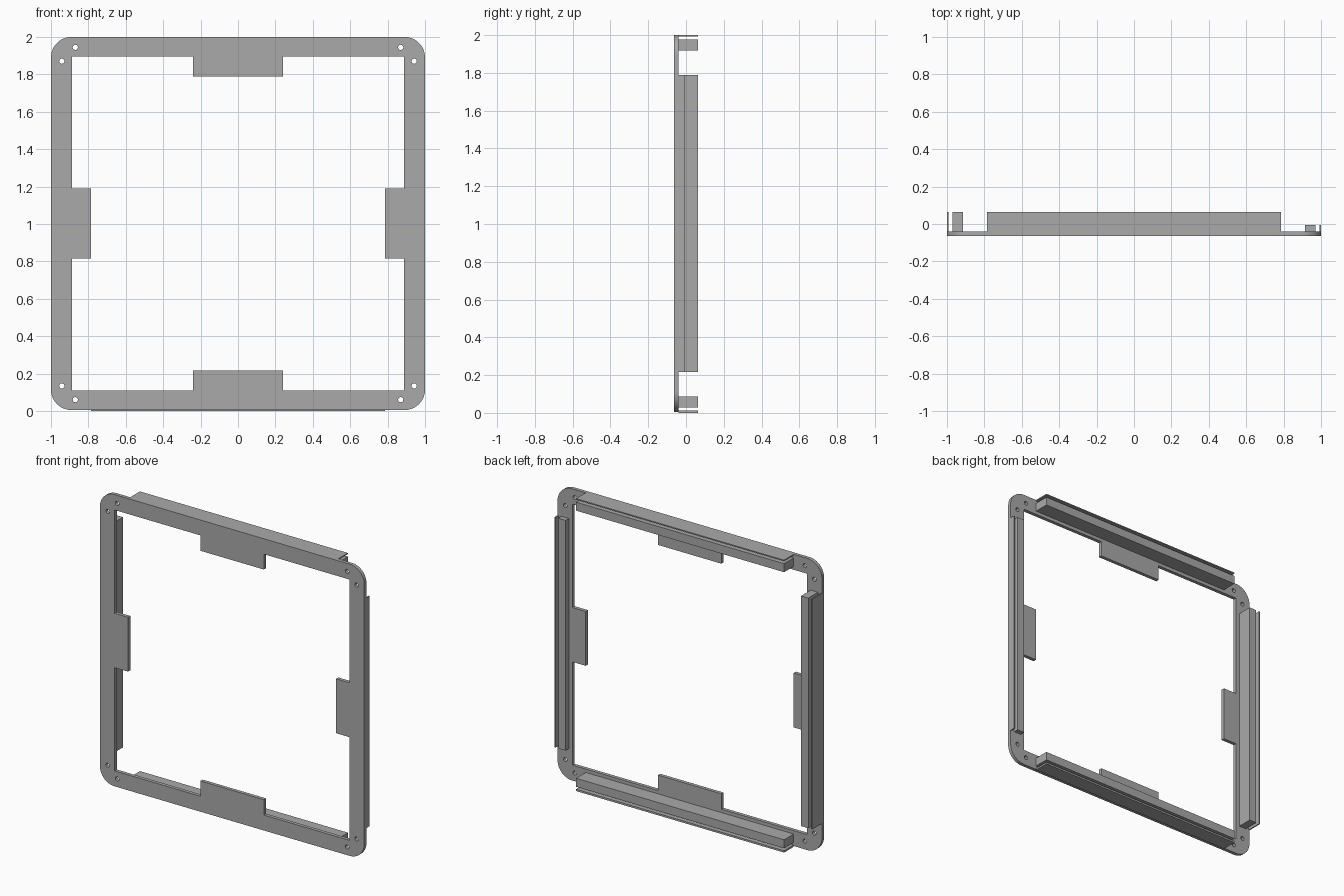
import bpy
from math import cos, sin, pi
from mathutils import Matrix

cube = bpy.data.objects.get("Cube")
if cube:
    bpy.data.objects.remove(cube, do_unlink=True)

grey = bpy.data.materials.new("plain_grey")
grey.use_nodes = True
colour = (0.4, 0.4, 0.4, 1)
grey.diffuse_color = colour
grey.node_tree.nodes["Principled BSDF"].inputs["Base Color"].default_value = colour

MID_Z = 1.0025
HALF_X, HALF_Z = 1.0, 0.9975
BACK, PLATE_BACK, FRONT = 0.064, -0.04, -0.064
SHORT_BACK = -0.006
RAIL = 0.787            # half length of the rails


def arc(cx, cz, r, start, end, steps):
    return [(cx + r * cos(start + (end - start) * i / steps),
             cz + r * sin(start + (end - start) * i / steps)) for i in range(steps + 1)]


def plate(name, loops):
    """Flat sheet facing front, cut by the inner loops."""
    curve = bpy.data.curves.new(name, "CURVE")
    curve.dimensions = "2D"
    curve.fill_mode = "BOTH"
    curve.extrude = (PLATE_BACK - FRONT) / 2
    for loop in loops:
        spline = curve.splines.new("POLY")
        spline.points.add(len(loop) - 1)
        for point, (x, z) in zip(spline.points, loop):
            point.co = (x, z, 0, 1)
        spline.use_cyclic_u = True
    ob = bpy.data.objects.new(name, curve)
    bpy.context.collection.objects.link(ob)
    bpy.ops.object.select_all(action="DESELECT")
    ob.select_set(True)
    bpy.context.view_layer.objects.active = ob
    bpy.ops.object.convert(target="MESH")
    ob = bpy.context.object
    ob.data.transform(Matrix.Translation((0, (FRONT + PLATE_BACK) / 2, MID_Z))
                      @ Matrix.Rotation(pi / 2, 4, "X"))
    ob.data.materials.clear()
    ob.data.materials.append(grey)
    bpy.ops.object.shade_smooth_by_angle(angle=pi / 6)


def box(name, x0, x1, y0, y1, z0, z1):
    bpy.ops.mesh.primitive_cube_add(size=1)
    ob = bpy.context.object
    ob.name = name
    ob.data.transform(Matrix.Translation(((x0 + x1) / 2, (y0 + y1) / 2, (z0 + z1) / 2))
                      @ Matrix.Diagonal((x1 - x0, y1 - y0, z1 - z0, 1)))
    ob.data.materials.append(grey)


# Rounded frame outline
R = 0.11
outer = []
for i, (sx, sz) in enumerate([(1, 1), (-1, 1), (-1, -1), (1, -1)]):
    outer += arc(sx * (HALF_X - R), sz * (HALF_Z - R), R, i * pi / 2, (i + 1) * pi / 2, 12)

# Opening with a tab in the middle of each side
IN_X, IN_Z, TAB = 0.888, 0.892, 0.787
TAB_W, TAB_H = 0.24, 0.186
quarter = [(TAB, TAB_H), (IN_X, TAB_H), (IN_X, IN_Z), (TAB_W, IN_Z), (TAB_W, TAB)]
opening = list(quarter)
opening += [(-x, z) for x, z in reversed(quarter)]
opening += [(-x, -z) for x, z in quarter]
opening += [(x, -z) for x, z in reversed(quarter)]

# Two screw holes in each corner
holes = []
for sx in (1, -1):
    for sz in (1, -1):
        for x, z in ((0.87, 0.942), (0.942, 0.868)):
            holes.append(arc(sx * x, sz * z, 0.014, 0, 2 * pi, 16)[:-1])

plate("frame_plate", [outer, opening] + holes)

# Inner bars and thin outer lips on the back; one side is lower
for name, s, back in (("left", 1, SHORT_BACK), ("right", -1, BACK)):
    for part, a, b in (("bar", 0.915, 0.97), ("lip", 0.992, 1.0)):
        lo, hi = sorted((s * a, s * b))
        box(f"{name}_{part}", lo, hi, PLATE_BACK, back, MID_Z - RAIL, MID_Z + RAIL)

for name, s in (("top", 1), ("bottom", -1)):
    for part, a, b, start in (("bar", 0.915, 0.973, PLATE_BACK), ("lip", 0.99, HALF_Z, PLATE_BACK)):
        lo, hi = sorted((MID_Z + s * a, MID_Z + s * b))
        if part == "lip" and s < 0:
            lo = 0
        box(f"{name}_{part}", -RAIL, RAIL, start, BACK, lo, hi)
